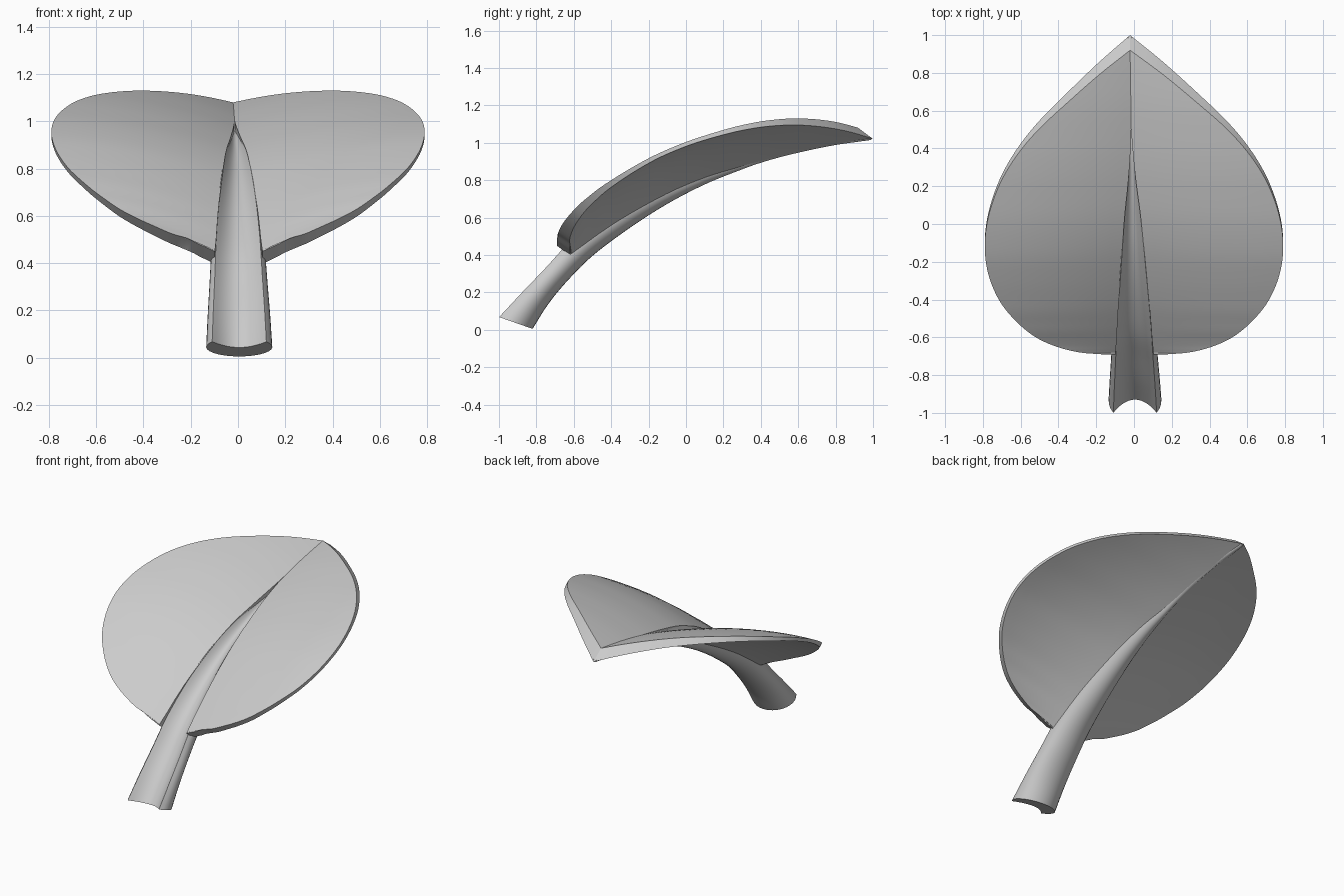
import bpy, bmesh, math
from mathutils import Vector

if "Cube" in bpy.data.objects:
    bpy.data.objects.remove(bpy.data.objects["Cube"])


def spline(points, steps):
    """Catmull-Rom through tuples of any size."""
    p = [Vector(q) for q in points]
    p = [p[0] * 2 - p[1]] + p + [p[-1] * 2 - p[-2]]
    out = []
    for i in range(1, len(p) - 2):
        a, b, c, d = p[i - 1:i + 3]
        for k in range(steps):
            t = k / steps
            out.append(0.5 * (2 * b + (c - a) * t + (2 * a - 5 * b + 4 * c - d) * t * t
                              + (3 * b - a - 3 * c + d) * t ** 3))
    return out + [p[-2]]


def mid_x(y):
    # the midrib leans very slightly to one side
    return -0.007 - 0.015 * y


def finish(bm, name):
    bmesh.ops.remove_doubles(bm, verts=bm.verts, dist=0.0005)
    bmesh.ops.recalc_face_normals(bm, faces=bm.faces)
    mesh = bpy.data.meshes.new(name)
    bm.to_mesh(mesh)
    bm.free()
    ob = bpy.data.objects.new(name, mesh)
    bpy.context.collection.objects.link(ob)
    bpy.ops.object.select_all(action='DESELECT')
    ob.select_set(True)
    bpy.context.view_layer.objects.active = ob
    bpy.ops.object.shade_smooth_by_angle(angle=math.radians(30))
    return ob


# Leaf blade rows: y, half width, midrib height, half gap where the stem sits
rows = spline([
    (-0.69, 0.17, 0.400, 0.10), (-0.68, 0.29, 0.410, 0.10), (-0.65, 0.41, 0.436, 0.097),
    (-0.60, 0.52, 0.476, 0.093), (-0.52, 0.62, 0.538, 0.088),
    (-0.41, 0.71, 0.617, 0.080), (-0.27, 0.77, 0.706, 0.068),
    (-0.12, 0.79, 0.790, 0.056), (0.04, 0.77, 0.862, 0.042),
    (0.21, 0.71, 0.922, 0.022), (0.36, 0.62, 0.967, 0.008),
    (0.50, 0.50, 1.002, 0), (0.645, 0.34, 1.034, 0),
    (0.79, 0.17, 1.060, 0), (0.92, 0.0, 1.080, 0)], 5)
COLS = 12
DROP = Vector((0, 0.08, -0.06))

bm = bmesh.new()
for side in (-1, 1):
    top, low = [], []
    for i, (y, w, z, g) in enumerate(rows):
        a, b = rows[max(i - 1, 0)], rows[min(i + 1, len(rows) - 1)]
        lift = math.hypot(1, (b[2] - a[2]) / (b[0] - a[0])) ** 1.2
        g = max(g, 0)
        up_row, low_row = [], []
        for j in range(COLS + 1):
            x = g + (w - g) * j / COLS
            h = (0.34 * x - 0.2 * x * x) * lift
            # fade the midrib lean out, and thin the blade, towards the rim
            v = Vector((side * x + mid_x(y) * (1 - x / 0.8), y, z + h))
            up_row.append(bm.verts.new(v))
            low_row.append(bm.verts.new(v + DROP * (1 - 0.75 * x / 0.79)))
        top.append(up_row)
        low.append(low_row)
    for i in range(len(rows) - 1):
        for j in range(COLS):
            for s in (top, low):
                bm.faces.new((s[i][j], s[i + 1][j], s[i + 1][j + 1], s[i][j + 1]))
        # outer rim, and inner wall along the stem gap
        for j in (0, COLS):
            if j or rows[i][3] > 0.001:
                bm.faces.new((top[i][j], top[i + 1][j], low[i + 1][j], low[i][j]))
    for j in range(COLS):
        bm.faces.new((top[0][j], top[0][j + 1], low[0][j + 1], low[0][j]))
finish(bm, "leaf_blade")

# Stem path along its underside: y, z, half width, depth
path = spline([
    (-0.82, 0.005, 0.140, 0.19), (-0.74, 0.132, 0.133, 0.155),
    (-0.64, 0.255, 0.124, 0.135), (-0.50, 0.395, 0.113, 0.138),
    (-0.30, 0.545, 0.096, 0.145), (-0.10, 0.673, 0.075, 0.135),
    (0.10, 0.777, 0.054, 0.112), (0.28, 0.850, 0.036, 0.095),
    (0.40, 0.893, 0.030, 0.078), (0.55, 0.935, 0.028, 0.05),
    (0.75, 0.980, 0.024, 0.035), (0.99, 1.015, 0.012, 0.015)], 5)
SEG = 20
END = math.radians(125)
BASE_UP = Vector((0, -0.945, 0.33))

bm = bmesh.new()
rings = []
for i, (y, z, w, d) in enumerate(path):
    a, b = path[max(i - 1, 0)], path[min(i + 1, len(path) - 1)]
    t = Vector((0, b[0] - a[0], b[1] - a[1])).normalized()
    # the cut at the foot is tilted, the other sections are square to the path
    up = Vector((0, -t.z, t.y)).lerp(BASE_UP, max(0, (-0.5 - y) / 0.32)).normalized()
    base = Vector((mid_x(y), y, z))
    outline = []
    # rounded underside
    for k in range(SEG + 1):
        ang = -END + 2 * END * k / SEG
        outline.append((w * math.sin(ang), d * (1 - math.cos(ang)) / (1 - math.cos(END))))
    # hollow groove on top
    for k in range(1, 12):
        u = 1 - k / 6
        outline.append((w * math.sin(END) * u, d * (0.61 + 0.39 * u * u)))
    rings.append([bm.verts.new(base + Vector((x, 0, 0)) + up * h) for x, h in outline])
n = len(rings[0])
for r, s in zip(rings, rings[1:]):
    for k in range(n):
        bm.faces.new((r[k], r[(k + 1) % n], s[(k + 1) % n], s[k]))
bm.faces.new(rings[0])
bm.faces.new(rings[-1])
finish(bm, "stem")
